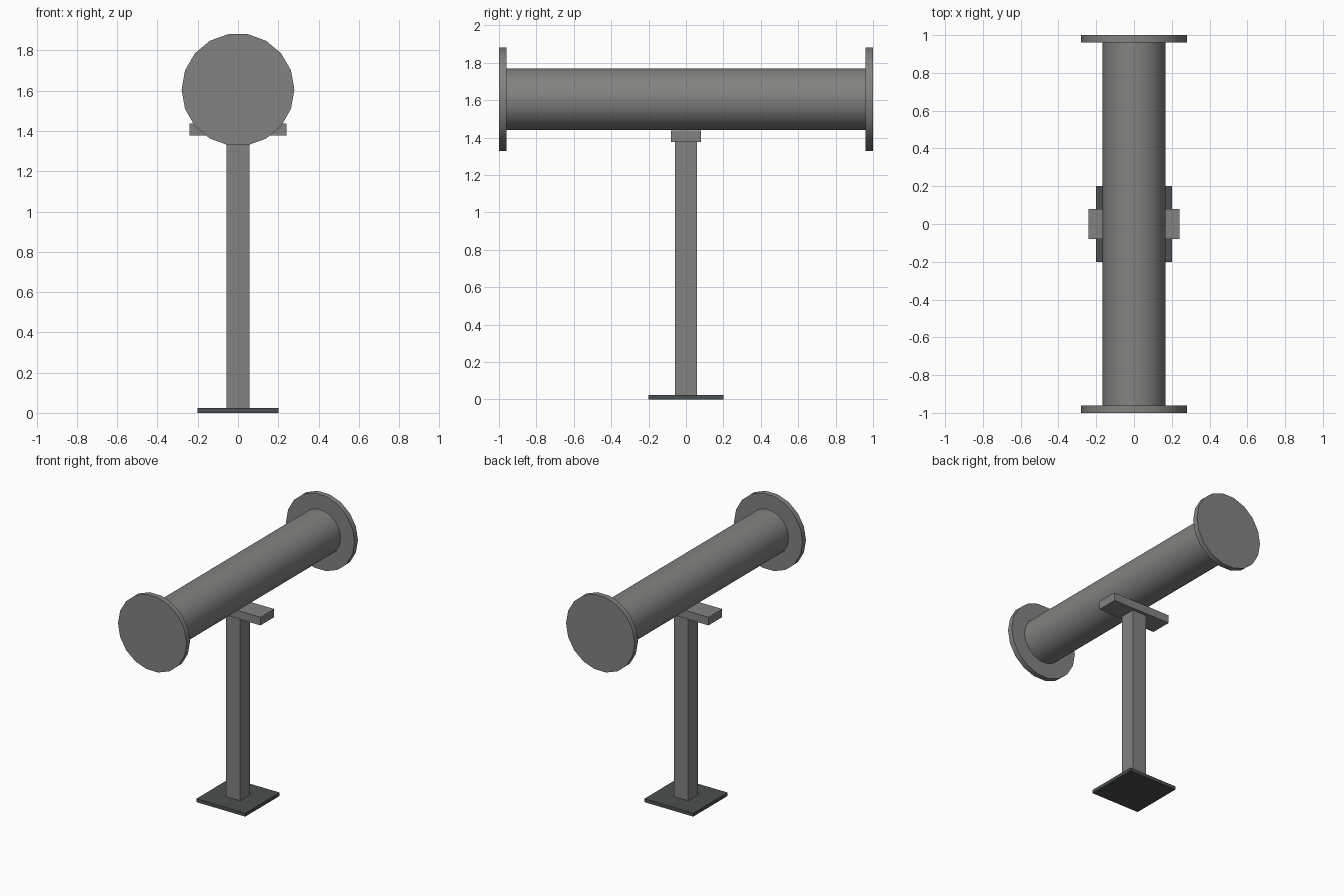
import bpy
import bmesh
import math

if "Cube" in bpy.data.objects:
    bpy.data.objects.remove(bpy.data.objects["Cube"])

SIDES = 18
AXIS_Z = 1.605


def material(name, rgb):
    m = bpy.data.materials.new(name)
    m.diffuse_color = (*rgb, 1.0)
    m.use_nodes = True
    m.node_tree.nodes["Principled BSDF"].inputs["Base Color"].default_value = m.diffuse_color
    return m


steel = material("grey_steel", (0.225, 0.225, 0.215))
dark = material("dark_grey", (0.072, 0.079, 0.080))


def finish(name, bm, mat):
    bmesh.ops.recalc_face_normals(bm, faces=bm.faces)
    mesh = bpy.data.meshes.new(name)
    bm.to_mesh(mesh)
    bm.free()
    mesh.materials.append(mat)
    obj = bpy.data.objects.new(name, mesh)
    bpy.context.collection.objects.link(obj)
    return obj


def box(name, half_x, half_y, z0, z1, mat):
    bm = bmesh.new()
    bmesh.ops.create_cube(bm, size=1.0)
    for v in bm.verts:
        v.co = (v.co.x * 2 * half_x, v.co.y * 2 * half_y,
                z0 + (v.co.z + 0.5) * (z1 - z0))
    return finish(name, bm, mat)


def cylinder_y(name, radius, y0, y1, mat):
    """Cylinder along y with a corner pointing to +x."""
    bm = bmesh.new()
    angles = [2 * math.pi * i / SIDES for i in range(SIDES)]
    ring = [bm.verts.new((radius * math.cos(a), y0, AXIS_Z + radius * math.sin(a)))
            for a in angles]
    face = bm.faces.new(ring)
    out = bmesh.ops.extrude_face_region(bm, geom=[face], use_keep_orig=True)
    for v in out["geom"]:
        if isinstance(v, bmesh.types.BMVert):
            v.co.y = y1
    obj = finish(name, bm, mat)
    bpy.ops.object.select_all(action='DESELECT')
    obj.select_set(True)
    bpy.context.view_layer.objects.active = obj
    bpy.ops.object.shade_smooth_by_angle(angle=math.radians(30))
    return obj


# Stand: base plate, post and cross saddle
box("base_plate", 0.20, 0.20, 0.0, 0.025, dark)
box("post", 0.058, 0.058, 0.025, 1.377, steel)
box("saddle", 0.24, 0.08, 1.377, 1.437, steel)

# Pipe with an end flange on each side
cylinder_y("pipe", 0.167, -0.96, 0.96, steel)
for label, s in (("front", -1), ("back", 1)):
    cylinder_y(label + "_flange", 0.28, s * 0.96, s * 1.0, steel)
